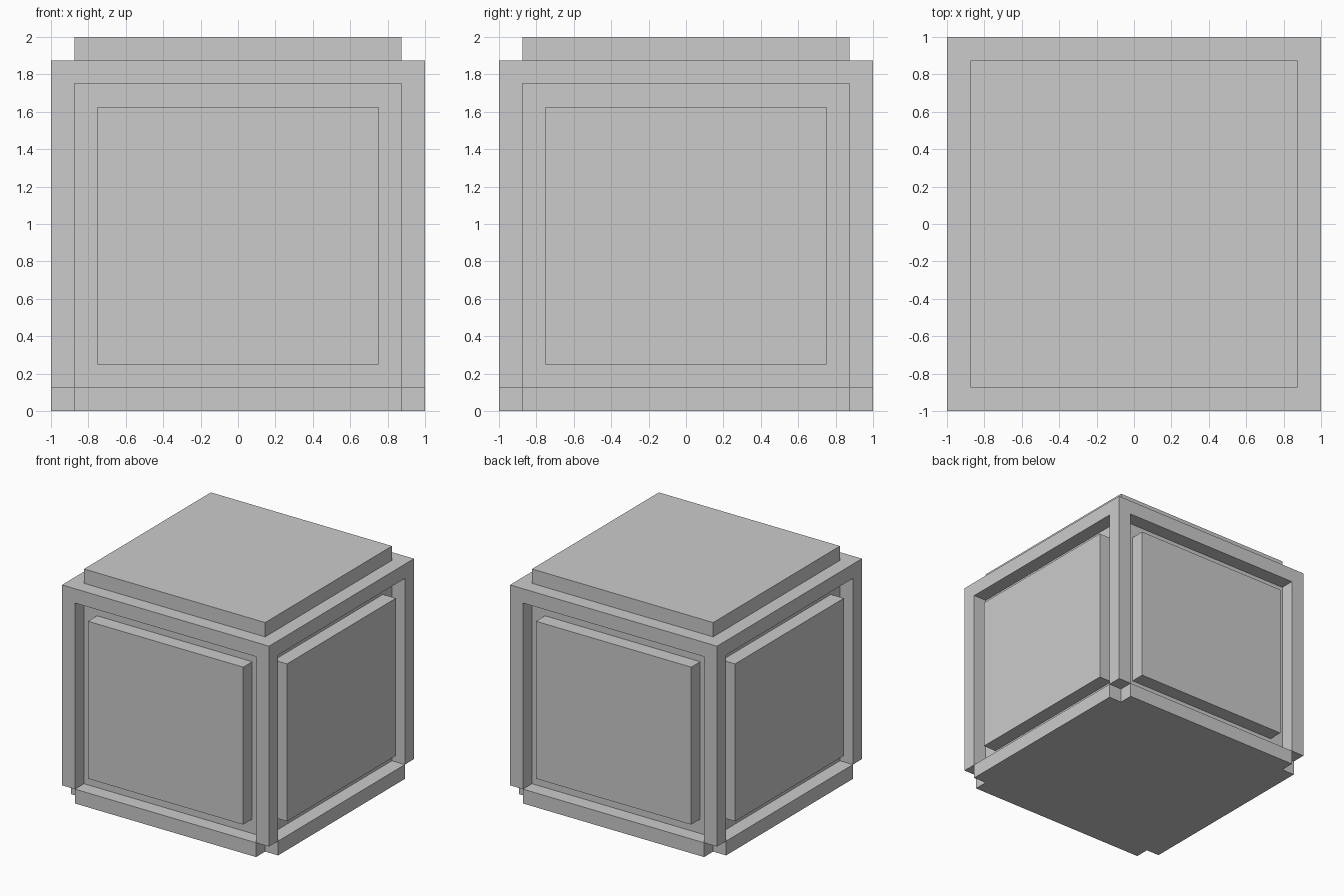
import bpy
import bmesh
from mathutils import Matrix

if "Cube" in bpy.data.objects:
    bpy.data.objects.remove(bpy.data.objects["Cube"])

T = 0.125        # thickness of every frame member and panel
OUT = 1.0        # outer half width
IN = OUT - T     # half width of the core


def make_object(name, bm):
    bmesh.ops.recalc_face_normals(bm, faces=bm.faces)
    mesh = bpy.data.meshes.new(name)
    bm.to_mesh(mesh)
    bm.free()
    obj = bpy.data.objects.new(name, mesh)
    bpy.context.collection.objects.link(obj)
    return obj


def box(name, lo, hi):
    size = [b - a for a, b in zip(lo, hi)]
    mid = [(a + b) / 2 for a, b in zip(lo, hi)]
    bm = bmesh.new()
    bmesh.ops.create_cube(bm, size=1, matrix=Matrix.Translation(mid) @ Matrix.Diagonal((*size, 1)))
    return make_object(name, bm)


def slab(name, outline, z0, z1):
    bm = bmesh.new()
    face = bm.faces.new([bm.verts.new((x, y, z0)) for x, y in outline])
    top = bmesh.ops.extrude_face_region(bm, geom=[face], use_keep_orig=True)["geom"]
    verts = [v for v in top if isinstance(v, bmesh.types.BMVert)]
    bmesh.ops.translate(bm, verts=verts, vec=(0, 0, z1 - z0))
    return make_object(name, bm)


# Base plate with square notches cut from its corners
base_outline = []
for sx, sy in ((1, 1), (-1, 1), (-1, -1), (1, -1)):
    corner = [(sx * OUT, sy * IN), (sx * IN, sy * IN), (sx * IN, sy * OUT)]
    base_outline += corner if sx * sy > 0 else corner[::-1]
slab("base_plate", base_outline, 0, T)

# Core, top frame and lid
box("core", (-IN, -IN, T), (IN, IN, 1.75))
box("top_frame", (-OUT, -OUT, 1.75), (OUT, OUT, 1.875))
box("lid", (-IN, -IN, 1.875), (IN, IN, 2))

# Corner posts and raised side panels, one of each per quarter turn
for i, side in enumerate(("front", "right", "back", "left")):
    turn = Matrix.Rotation(i * 1.5707963, 4, "Z")
    post = box(f"{side}_corner_post", (IN, -OUT, T), (OUT, -IN, 1.75))
    panel = box(f"{side}_panel", (-0.75, -OUT, 0.25), (0.75, -IN, 1.625))
    for obj in (post, panel):
        obj.data.transform(turn)
